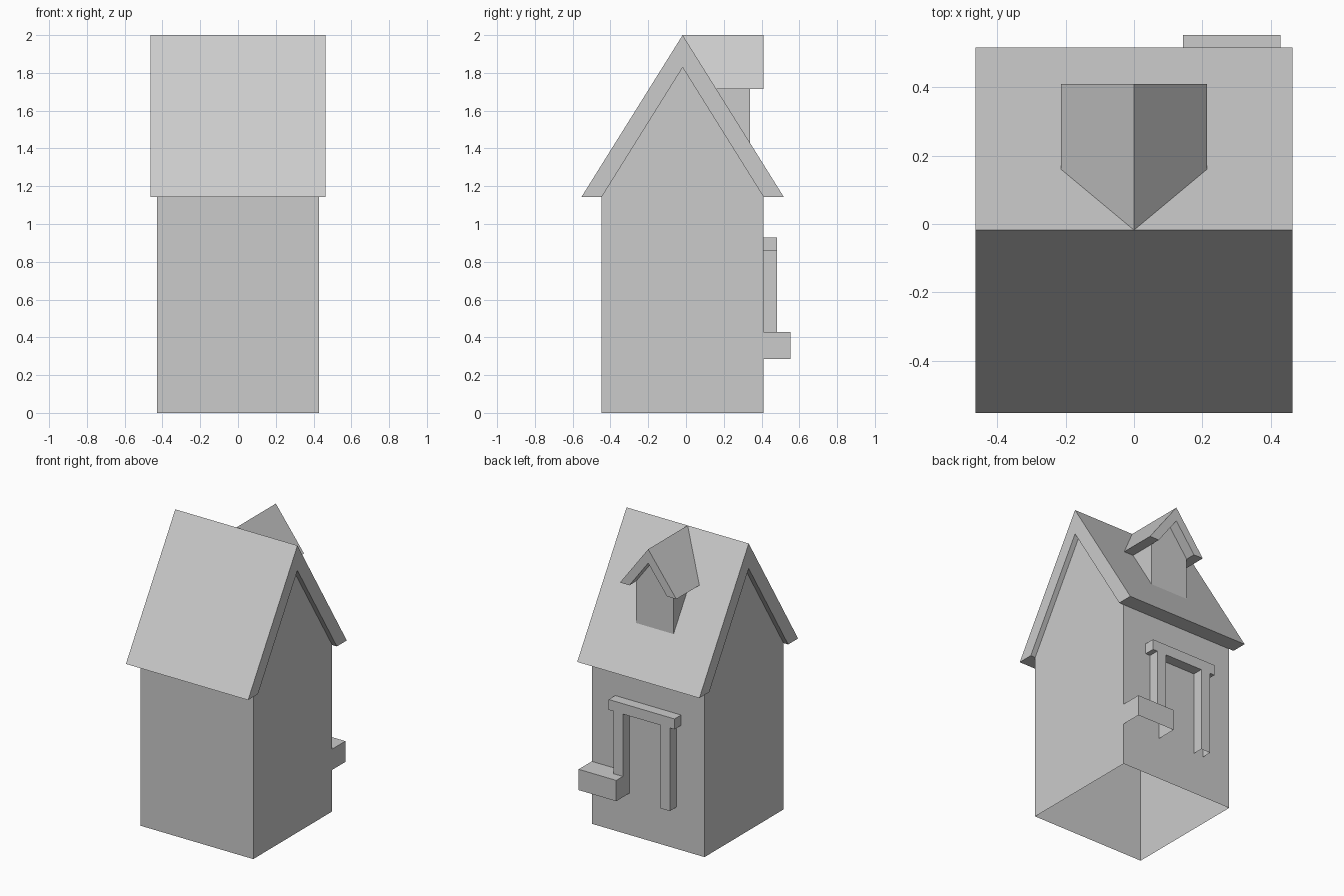
import bpy
import bmesh
from mathutils import Vector

cube = bpy.data.objects.get("Cube")
if cube:
    bpy.data.objects.remove(cube, do_unlink=True)

UNIT = 1 / 14            # the house sits on a regular module
RIDGE_Y = -0.25          # ridge line, in modules
RIDGE_Z, EAVE_Z = 28, 16
PITCH = 1.6

grey = bpy.data.materials.new("plain grey")
grey.use_nodes = True
colour = (0.6, 0.6, 0.6, 1)
grey.diffuse_color = colour
grey.node_tree.nodes["Principled BSDF"].inputs["Base Color"].default_value = colour


def prism(name, near, far, is_open=None):
    """Join two matching outlines into a solid, then drop the open faces."""
    bm = bmesh.new()
    rings = [[bm.verts.new(Vector((x, y + RIDGE_Y, z)) * UNIT) for x, y, z in ring]
             for ring in (near, far)]
    count = len(near)
    for ring in rings:
        bm.faces.new(ring)
    for i in range(count):
        j = (i + 1) % count
        bm.faces.new((rings[0][i], rings[0][j], rings[1][j], rings[1][i]))
    bmesh.ops.remove_doubles(bm, verts=bm.verts, dist=1e-5)
    bmesh.ops.recalc_face_normals(bm, faces=bm.faces)
    bm.normal_update()
    if is_open:
        bmesh.ops.delete(bm, geom=[f for f in bm.faces if is_open(f.normal)],
                         context='FACES')
    mesh = bpy.data.meshes.new(name)
    bm.to_mesh(mesh)
    bm.free()
    mesh.materials.append(grey)
    obj = bpy.data.objects.new(name, mesh)
    bpy.context.collection.objects.link(obj)
    return obj


def along_x(name, outline, half, is_open=None):
    return prism(name, [(-half, y, z) for y, z in outline],
                 [(half, y, z) for y, z in outline], is_open)


def from_roof(name, outline, back):
    """Run an (x, z) outline from the roof slope out to the back."""
    return prism(name, [(x, (RIDGE_Z - z) / PITCH, z) for x, z in outline],
                 [(x, back, z) for x, z in outline], lambda n: n.y < -0.3)


def box(name, x0, x1, depth, z0, z1, is_open):
    """Box fixed to the back wall."""
    outline = [(x0, z0), (x1, z0), (x1, z1), (x0, z1)]
    return prism(name, [(x, 6, z) for x, z in outline],
                 [(x, 6 + depth, z) for x, z in outline], is_open)


def chevron(half, inner, eave, peak):
    """Roof section: outer slopes, flat eaves and parallel inner slopes."""
    inner_peak = eave + (peak - eave) * inner / half
    return [(-half, eave), (0, peak), (half, eave),
            (inner, eave), (0, inner_peak), (-inner, eave)]


# House walls with gables, open below and under the roof
gable_top = EAVE_Z + 6 * PITCH
along_x("house_walls", [(-6, 0), (6, 0), (6, EAVE_Z), (0, gable_top), (-6, EAVE_Z)],
        6, lambda n: abs(n.z) > 0.1)
along_x("main_roof", chevron(7.5, 6, EAVE_Z, RIDGE_Z), 6.5)

# Dormer on the back slope
from_roof("dormer_walls", [(-2, 20), (2, 20), (2, 24), (0, 24 + 8 / 3), (-2, 24)], 5)
from_roof("dormer_roof", chevron(3, 2, 24, RIDGE_Z), 6)

# Door frame on the back wall
for side, name, foot in ((1, "left_door_post", 6), (-1, "right_door_post", 4)):
    box(name, *sorted((2 * side, 3 * side)), 1, foot, 12,
        lambda n: abs(n.z) > 0.5 or n.y < -0.5)
box("door_lintel", -3.5, 3.5, 1, 12, 13, lambda n: n.y < -0.5)

# Ledge beside the door, hollow underneath
box("side_ledge", 2, 6, 2, 4, 6, lambda n: n.z < -0.5 or n.y < -0.5)
